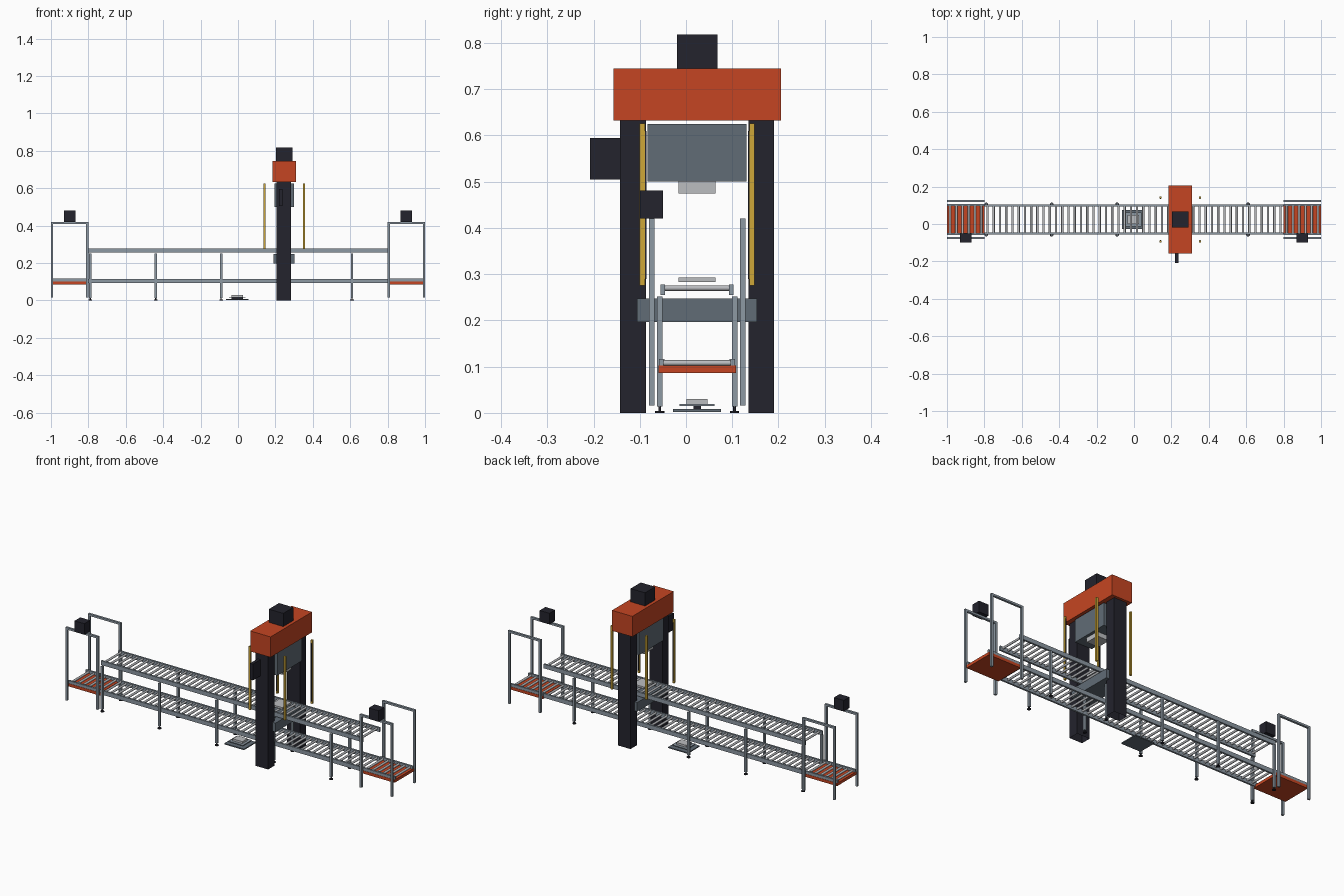
import bpy
import bmesh
import math
from mathutils import Matrix, Vector

cube = bpy.data.objects.get("Cube")
if cube:
    bpy.data.objects.remove(cube, do_unlink=True)


def material(name, rgb):
    m = bpy.data.materials.new(name)
    m.use_nodes = True
    m.diffuse_color = (*rgb, 1)
    m.node_tree.nodes["Principled BSDF"].inputs["Base Color"].default_value = (*rgb, 1)
    return m


ORANGE = material("orange paint", (0.56, 0.06, 0.016))
DARK = material("dark paint", (0.017, 0.017, 0.026))
SLATE = material("slate steel", (0.12, 0.15, 0.18))
RAIL = material("rail aluminium", (0.27, 0.32, 0.37))
LIGHT = material("bright steel", (0.5, 0.51, 0.53))
YELLOW = material("safety yellow", (0.62, 0.39, 0.04))

MID = 0.024      # centre line of the conveyor
PRESS = 0.247    # press position along the line


def add_box(bm, x, y, z):
    """Box from (min, max) pairs."""
    size = [b - a for a, b in (x, y, z)]
    centre = Vector([(a + b) / 2 for a, b in (x, y, z)])
    bmesh.ops.create_cube(bm, size=1, matrix=Matrix.Translation(centre) @ Matrix.Diagonal((*size, 1)))


def add_rod(bm, centre, radius, length, axis="Z"):
    rot = Matrix.Rotation(math.pi / 2, 4, "X") if axis == "Y" else Matrix()
    bmesh.ops.create_cone(bm, cap_ends=True, segments=12, radius1=radius, radius2=radius,
                          depth=length, matrix=Matrix.Translation(centre) @ rot)


def finish(bm, name, mat, smooth=False):
    mesh = bpy.data.meshes.new(name)
    bm.to_mesh(mesh)
    bm.free()
    mesh.materials.append(mat)
    ob = bpy.data.objects.new(name, mesh)
    bpy.context.collection.objects.link(ob)
    if smooth:
        bpy.ops.object.select_all(action="DESELECT")
        ob.select_set(True)
        bpy.context.view_layer.objects.active = ob
        bpy.ops.object.shade_smooth_by_angle(angle=math.radians(40))
    return ob


def box(name, mat, x, y, z):
    bm = bmesh.new()
    add_box(bm, x, y, z)
    return finish(bm, name, mat)


def around(c, half):
    return (c - half, c + half)


# Press columns: square tubes open at the foot
for side, label in ((-1, "front"), (1, "back")):
    bm = bmesh.new()
    add_box(bm, around(0.245, 0.039), around(MID + side * 0.1387, 0.028), (0, 0.632))
    foot = [f for f in bm.faces if f.normal.z < -0.9]
    bmesh.ops.inset_region(bm, faces=foot, thickness=0.009)
    bmesh.ops.translate(bm, verts=foot[0].verts, vec=(0, 0, 0.6))
    finish(bm, label + "_column", DARK)

# Press head, ram, bed and tooling
box("crown", ORANGE, around(PRESS, 0.062), around(MID, 0.181), (0.632, 0.745))
box("press_motor", DARK, around(PRESS, 0.044), around(MID, 0.044), (0.745, 0.818))
box("ram", SLATE, around(PRESS, 0.052), around(MID, 0.107), (0.5, 0.625))
box("upper_tool", LIGHT, around(PRESS, 0.036), around(MID, 0.04), (0.475, 0.5))
box("lower_tool", LIGHT, around(PRESS, 0.036), around(MID, 0.04), (0.283, 0.293))
box("bed", SLATE, around(PRESS, 0.056), around(MID, 0.13), (0.197, 0.247))
box("control_panel", DARK, (0.22, 0.237), (-0.208, -0.142), (0.505, 0.595))

# Light curtains with dark lens strips
bars, lenses = bmesh.new(), bmesh.new()
for sx in (-1, 1):
    for sy in (-1, 1):
        x = PRESS + sx * 0.106
        add_box(bars, around(x, 0.0055), around(MID + sy * 0.1187, 0.0055), (0.275, 0.626))
        add_box(lenses, around(x, 0.003), around(MID + sy * 0.1115, 0.0018), (0.29, 0.61))
finish(bars, "light_curtains", YELLOW)
finish(lenses, "curtain_lenses", DARK)


# Roller conveyors
def conveyor(name, x0, x1, rail_z, roller_z, offset=0.074):
    rails, rollers = bmesh.new(), bmesh.new()
    for sy in (-1, 1):
        add_box(rails, (x0, x1), around(MID + sy * offset, 0.005), rail_z)
    count = round((x1 - x0) * 30)
    pitch = (x1 - x0) / count
    for i in range(count):
        add_rod(rollers, (x0 + (i + 0.5) * pitch, MID, roller_z), 0.006, 2 * offset - 0.006, "Y")
    finish(rails, name + "_rails", RAIL)
    finish(rollers, name + "_rollers", LIGHT, True)


conveyor("upper_conveyor", -0.8, 0.8, (0.255, 0.278), 0.27)
conveyor("lower_conveyor", -0.8, 0.8, (0.092, 0.115), 0.107)

# Conveyor legs on levelling feet
legs, feet = bmesh.new(), bmesh.new()
for i in range(5):
    for sy in (-1, 1):
        x, y = -0.79 + i * 0.35, MID + sy * 0.081
        add_box(legs, around(x, 0.006), around(y, 0.006), (0.014, 0.252))
        add_rod(feet, (x, y, 0.002), 0.01, 0.004)
        add_rod(feet, (x, y, 0.009), 0.003, 0.012)
finish(legs, "conveyor_legs", RAIL)
finish(feet, "levelling_feet", DARK, True)

# Lift at each end: orange deck, roller section, two hoop frames and a motor
for sx, label in ((-1, "right"), (1, "left")):
    cx = sx * 0.9
    box(label + "_lift_deck", ORANGE, around(cx, 0.1), around(MID, 0.084), (0.086, 0.102))
    conveyor(label + "_lift", cx - 0.1, cx + 0.1, (0.102, 0.117), 0.108, 0.0775)
    hoops = bmesh.new()
    for sy in (-1, 1):
        y = around(MID + sy * 0.0985, 0.006)
        for px in (-1, 1):
            add_box(hoops, around(cx + px * 0.094, 0.006), y, (0.016, 0.42))
        add_box(hoops, around(cx, 0.088), y, (0.409, 0.42))
    finish(hoops, label + "_lift_frames", RAIL)
    box(label + "_lift_motor", DARK, around(cx, 0.03), (-0.1, -0.05), (0.42, 0.481))

# Low scissor carriage under the line
box("carriage_base", SLATE, around(-0.004, 0.06), around(MID, 0.052), (0.002, 0.008))
box("carriage_pivot", DARK, around(-0.004, 0.03), around(MID, 0.008), (0.008, 0.015))
box("carriage_plate", RAIL, around(-0.004, 0.044), around(MID, 0.038), (0.015, 0.019))
box("carriage_block", LIGHT, around(-0.004, 0.03), around(MID, 0.023), (0.019, 0.03))
